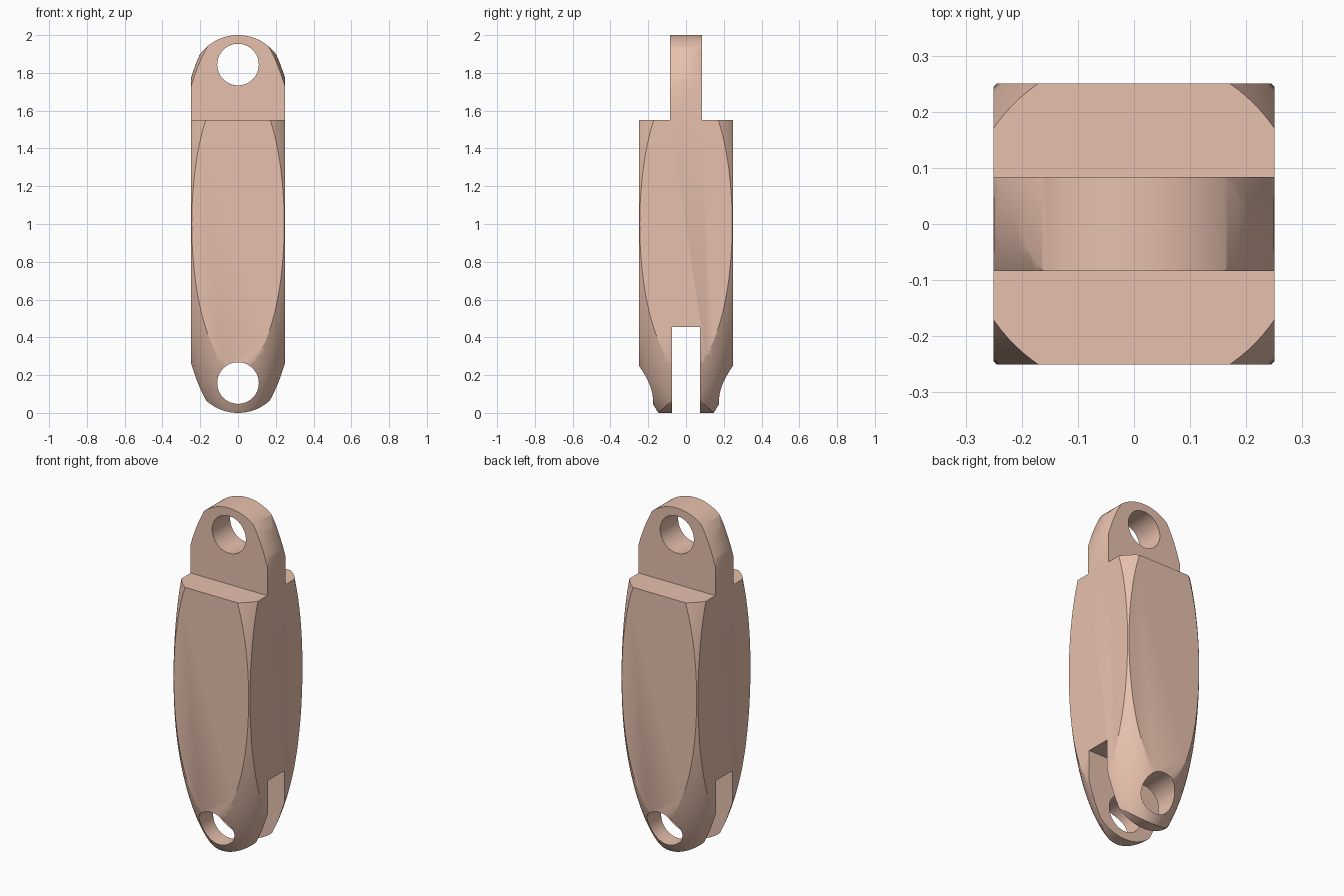
import bpy, bmesh, math
from mathutils import Matrix

if "Cube" in bpy.data.objects:
    bpy.data.objects.remove(bpy.data.objects["Cube"])


def new_object(name, bm):
    bmesh.ops.recalc_face_normals(bm, faces=bm.faces)
    mesh = bpy.data.meshes.new(name)
    bm.to_mesh(mesh)
    bm.free()
    obj = bpy.data.objects.new(name, mesh)
    bpy.context.collection.objects.link(obj)
    return obj


def box(name, x, y, z):
    bm = bmesh.new()
    bmesh.ops.create_cube(bm, size=1)
    for v in bm.verts:
        for i, (lo, hi) in enumerate((x, y, z)):
            v.co[i] = hi if v.co[i] > 0 else lo
    return new_object(name, bm)


def pin_hole(name, z, radius):
    bm = bmesh.new()
    bmesh.ops.create_cone(bm, cap_ends=True, segments=64, radius1=radius,
                          radius2=radius, depth=1,
                          matrix=Matrix.Translation((0, 0, z)) @ Matrix.Rotation(math.pi / 2, 4, 'X'))
    return new_object(name, bm)


def combine(target, cutter, operation):
    cutter.hide_render = True
    mod = target.modifiers.new(cutter.name, 'BOOLEAN')
    mod.operation = operation
    mod.solver = 'EXACT'
    mod.object = cutter
    bpy.context.view_layer.objects.active = target
    bpy.ops.object.modifier_apply(modifier=mod.name)
    bpy.data.objects.remove(cutter)


# Square bar with half-round ends, profile in XZ extruded along Y
W, R = 0.25, 0.25
steps = 48
profile = [(R * math.cos(math.pi * i / steps), 1.75 + R * math.sin(math.pi * i / steps))
           for i in range(steps + 1)]
profile += [(-x, 2 - z) for x, z in profile]
bm = bmesh.new()
face = bm.faces.new([bm.verts.new((x, -W, z)) for x, z in profile])
ext = bmesh.ops.extrude_face_region(bm, geom=[face])
for v in ext['geom']:
    if isinstance(v, bmesh.types.BMVert):
        v.co.y = W
link = new_object("hinged_link", bm)

# Long ellipsoid that rounds the corners and tapers the ends
bm = bmesh.new()
bmesh.ops.create_uvsphere(bm, u_segments=96, v_segments=64, radius=1,
                          matrix=Matrix.Translation((0, 0, 1)) @ Matrix.Rotation(0.01, 4, 'Z')
                          @ Matrix.Diagonal((0.35, 0.35, 1.1, 1)))
combine(link, new_object("rounding_ellipsoid", bm), 'INTERSECT')

# Shoulders leaving the top tongue
for side, y in (("front", (-0.5, -0.084)), ("back", (0.084, 0.5))):
    combine(link, box(side + "_shoulder_cut", (-0.5, 0.5), y, (1.55, 2.3)), 'DIFFERENCE')

# Fork slot at the bottom
combine(link, box("fork_slot", (-0.5, 0.5), (-0.075, 0.075), (-0.3, 0.455)), 'DIFFERENCE')

# Pin holes through tongue and fork
for name, z in (("tongue_hole", 1.844), ("fork_hole", 0.158)):
    combine(link, pin_hole(name, z, 0.11), 'DIFFERENCE')

# Material and shading
mat = bpy.data.materials.new("warm_tan")
mat.diffuse_color = (0.8, 0.53, 0.42, 1)
mat.use_nodes = True
mat.node_tree.nodes["Principled BSDF"].inputs["Base Color"].default_value = mat.diffuse_color
link.data.materials.clear()
link.data.materials.append(mat)
for p in link.data.polygons:
    p.material_index = 0
bpy.ops.object.select_all(action='DESELECT')
link.select_set(True)
bpy.context.view_layer.objects.active = link
bpy.ops.object.shade_smooth_by_angle(angle=math.radians(30))
